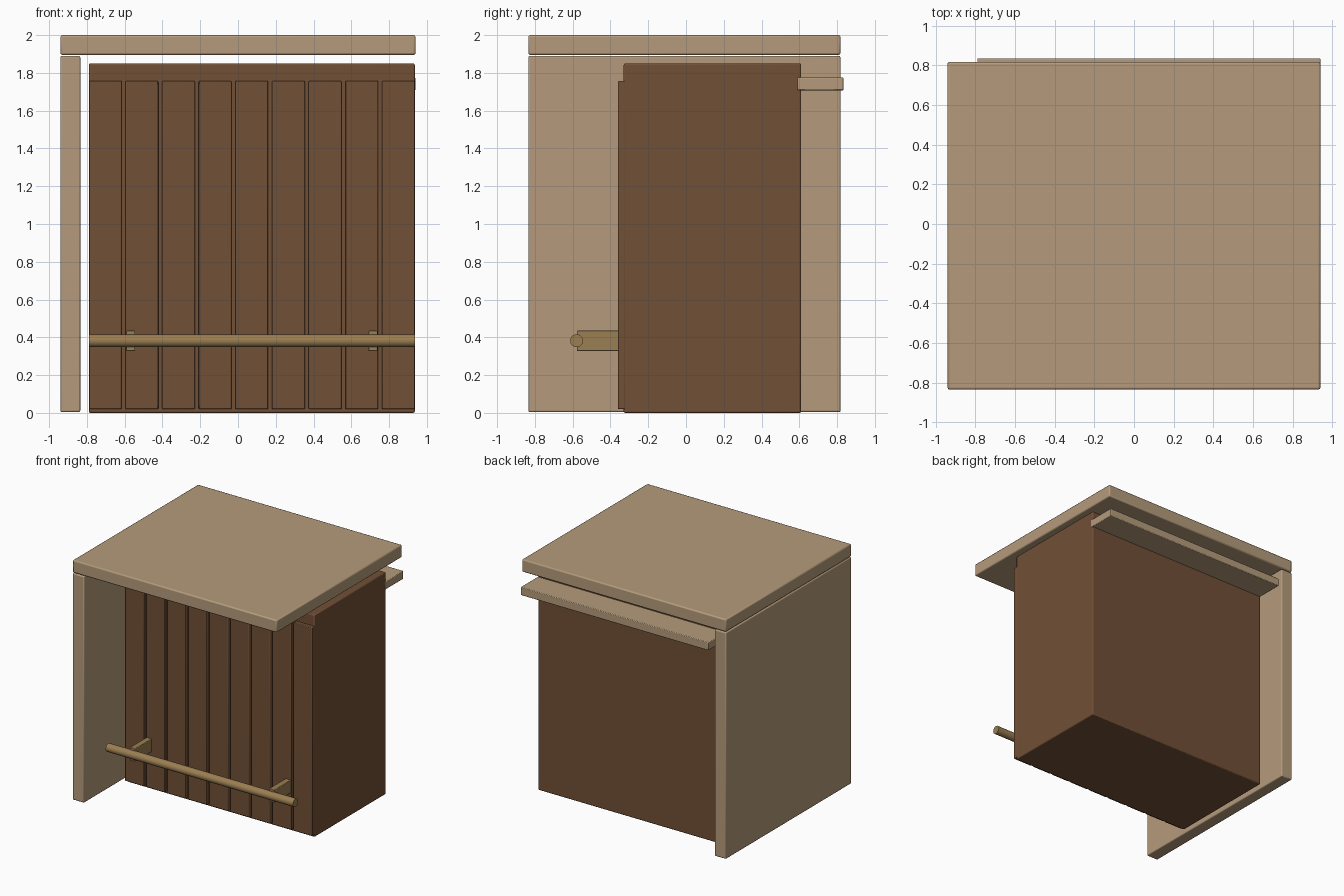
import bpy
import math

if "Cube" in bpy.data.objects:
    bpy.data.objects.remove(bpy.data.objects["Cube"])


def material(name, rgb):
    m = bpy.data.materials.new(name)
    m.diffuse_color = (*rgb, 1)
    m.use_nodes = True
    m.node_tree.nodes["Principled BSDF"].inputs["Base Color"].default_value = m.diffuse_color
    return m


TAN = material("light_wood", (0.46, 0.33, 0.20))
BROWN = material("dark_wood", (0.165, 0.08, 0.038))
BRASS = material("brass", (0.33, 0.21, 0.085))


def box(name, x, y, z, mat, bevel=0.008):
    """Bevelled box given by its (min, max) extents on each axis."""
    bpy.ops.mesh.primitive_cube_add(
        size=1, location=[(a + b) / 2 for a, b in (x, y, z)])
    o = bpy.context.object
    o.name = name
    o.scale = [b - a for a, b in (x, y, z)]
    bpy.ops.object.transform_apply(location=False, rotation=False, scale=True)
    o.data.materials.append(mat)
    mod = o.modifiers.new("bevel", 'BEVEL')
    mod.width = bevel
    mod.segments = 2
    bpy.ops.object.shade_smooth_by_angle(angle=math.radians(30))
    return o


X0, X1 = -0.79, 0.936   # width of the counter body

# Counter top and the end panel that carries it
box("counter_top", (-0.94, 0.94), (-0.835, 0.818), (1.895, 2.0), TAN, 0.01)
box("end_panel", (-0.94, -0.835), (-0.835, 0.818), (0.004, 1.89), TAN)

# Main body
box("body", (X0, X1), (-0.33, 0.61), (0.0, 1.85), BROWN)

# Vertical planks on the front
COUNT, GAP = 9, 0.02
width = (X1 - X0 - GAP * (COUNT - 1)) / COUNT
for i in range(COUNT):
    x = X0 + i * (width + GAP)
    box(f"front_plank_{i + 1}", (x, x + width), (-0.36, -0.32),
        (0.02, 1.757), BROWN, 0.005)

# Narrow shelf on the back
box("back_shelf", (X0, 0.94), (0.59, 0.835), (1.708, 1.775), TAN, 0.005)

# Foot rail with its two brackets
bpy.ops.mesh.primitive_cylinder_add(
    vertices=32, radius=0.034, depth=X1 - X0,
    location=((X0 + X1) / 2, -0.579, 0.382), rotation=(0, math.pi / 2, 0))
rail = bpy.context.object
rail.name = "foot_rail"
rail.data.materials.append(BRASS)
bpy.ops.object.shade_smooth_by_angle(angle=math.radians(40))

for side, x in (("left", -0.568), ("right", 0.714)):
    box(f"rail_bracket_{side}", (x - 0.024, x + 0.024), (-0.577, -0.34),
        (0.327, 0.435), BRASS, 0.004)
